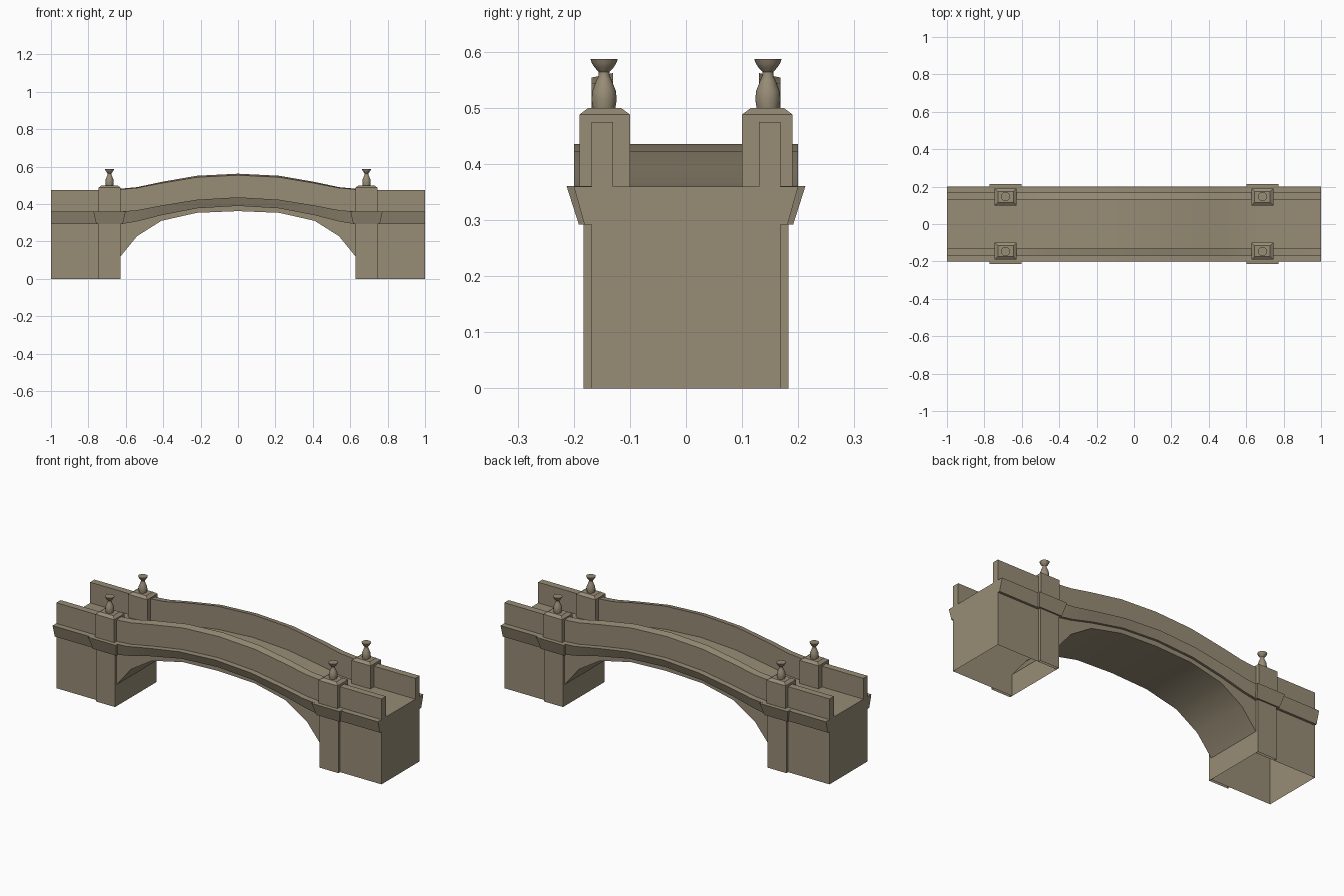
import bpy, bmesh, math

if "Cube" in bpy.data.objects:
    bpy.data.objects.remove(bpy.data.objects["Cube"])

stone = bpy.data.materials.new("weathered stone")
stone.diffuse_color = (0.31, 0.262, 0.18, 1)
stone.use_nodes = True
stone.node_tree.nodes["Principled BSDF"].inputs["Base Color"].default_value = stone.diffuse_color


def finish(name, bm, mirror=(False, False), smooth=0, open_base=False):
    """Turn a bmesh into a named stone object, optionally mirrored and smoothed."""
    bmesh.ops.recalc_face_normals(bm, faces=bm.faces[:])
    if open_base:
        base = [f for f in bm.faces if all(v.co.z < 1e-4 for v in f.verts)]
        bmesh.ops.delete(bm, geom=base, context='FACES')
    me = bpy.data.meshes.new(name)
    bm.to_mesh(me)
    bm.free()
    ob = bpy.data.objects.new(name, me)
    bpy.context.collection.objects.link(ob)
    me.materials.append(stone)
    if smooth:
        bpy.ops.object.select_all(action='DESELECT')
        ob.select_set(True)
        bpy.context.view_layer.objects.active = ob
        bpy.ops.object.shade_smooth_by_angle(angle=math.radians(smooth))
    if any(mirror):
        m = ob.modifiers.new("mirror", 'MIRROR')
        m.use_axis = (mirror[0], mirror[1], False)
        m.use_mirror_merge = False
    return ob


def loft(rings, name, **kw):
    """Skin a list of equal-sized vertex rings and cap both ends."""
    bm = bmesh.new()
    vs = [[bm.verts.new(p) for p in r] for r in rings]
    n = len(vs[0])
    for a, b in zip(vs, vs[1:]):
        for i in range(n):
            bm.faces.new((a[i], a[(i + 1) % n], b[(i + 1) % n], b[i]))
    bm.faces.new(vs[0])
    bm.faces.new(vs[-1])
    return finish(name, bm, **kw)


def rect(x0, x1, y0, y1, z):
    return [(x0, y0, z), (x1, y0, z), (x1, y1, z), (x0, y1, z)]


def both(pts):
    """Extend a half profile (x >= 0, from centre out) to the full span."""
    return [(-p[0], *p[1:]) for p in reversed(pts) if p[0] > 0] + list(pts)


# Half profiles: x, arch soffit / x, band bottom, deck, parapet outer, parapet inner
W = 0.168
arch = [(0, .362), (.22, .353), (.41, .31), (.54, .228), (.628, .12), (.628, 0), (1, 0)]
span = [(0, .39, .436, .554, .562), (.22, .377, .423, .543, .551),
        (.41, .34, .392, .511, .518), (.54, .307, .367, .486, .490),
        (.628, .292, .36, .478, .482)]
ends = [(.69, .292, .36, .475, .475), (1, .292, .36, .475, .475)]
line = both(span + ends)

# Bridge body: piers, arch and roadway in one extruded outline
outline = both(arch) + [(p[0], p[2]) for p in reversed(line)]
loft([[(x, y, z) for x, z in outline] for y in (-W, W)],
     "bridge_body", smooth=30, open_base=True)

# Flared string course along both sides
loft([[(x, W - .01, zb), (x, .181, zb), (x, .2, zt), (x, W - .01, zt)]
      for x, zb, zt, _, _ in line], "string_course", mirror=(False, True), smooth=25)

# Parapet walls with a slightly outward-sloping top
loft([[(x, W, zt - .01), (x, W, zo), (x, .13, zi), (x, .13, zt - .01)]
      for x, _, zt, zo, zi in line], "parapet", mirror=(False, True), smooth=25)

# Pilasters, their flared ledges and the posts above
corner = dict(mirror=(True, True))
loft([rect(.628, .745, W, .183, z) for z in (0, .295)], "pilaster", open_base=True, **corner)
loft([rect(.616, .758, .14, .191, .292), rect(.601, .773, .14, .213, .361)],
     "pilaster_ledge", **corner)
loft([rect(.628, .745, .1, .19, .35), rect(.628, .745, .1, .19, .488),
      rect(.645, .728, .116, .174, .5)], "post", **corner)

# Turned finials: baluster with a flared cup
profile = [(.020, .499), (.0225, .515), (.021, .53), (.014, .548), (.0095, .558),
           (.0095, .564), (.017, .572), (.0215, .579), (.0245, .587)]
loft([[(.687 + r * math.cos(math.tau * i / 12), .146 + r * math.sin(math.tau * i / 12), z)
       for i in range(12)] for r, z in profile], "finial", smooth=35, **corner)
